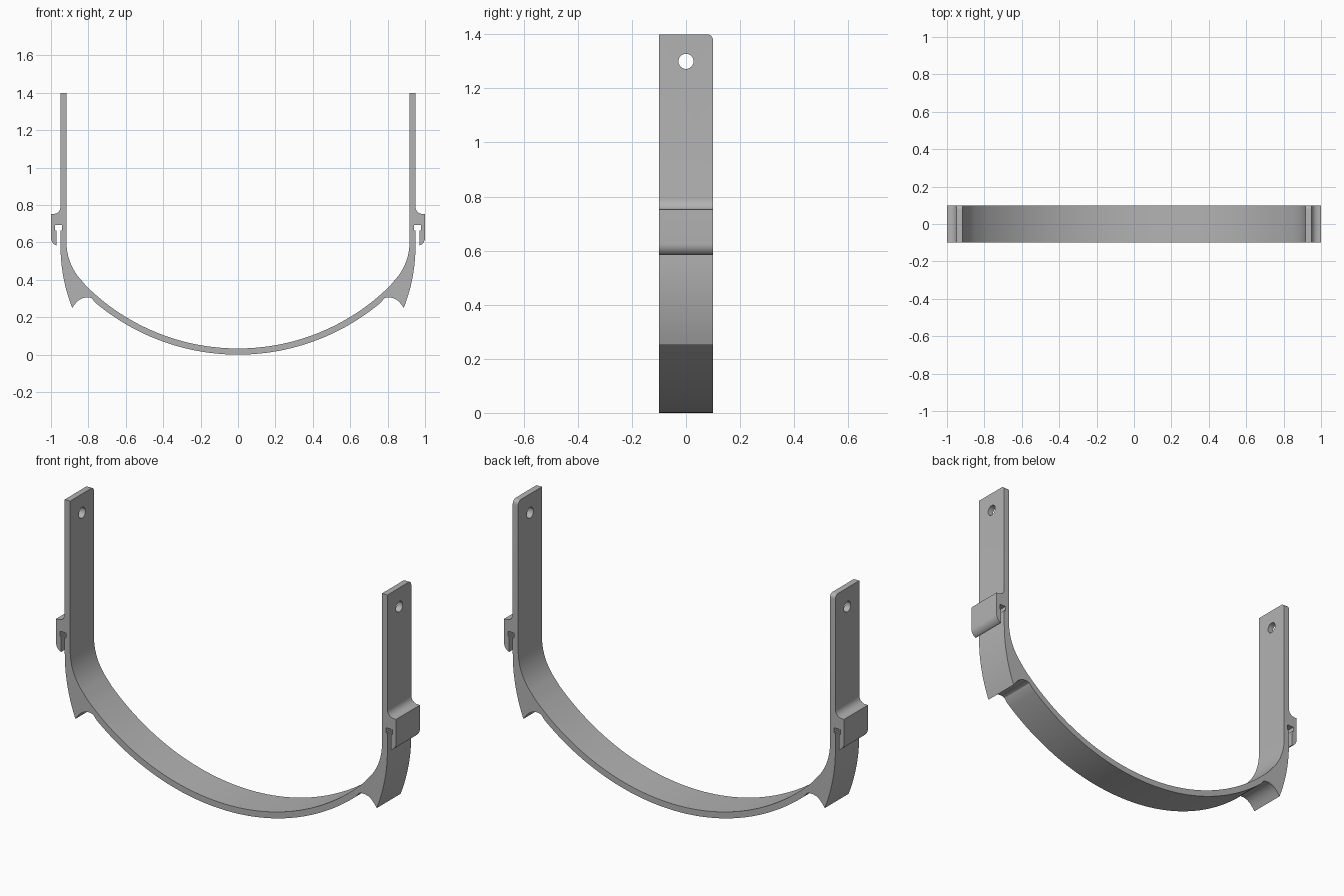
import bpy, bmesh
from math import cos, sin, radians, atan2, degrees, sqrt

if "Cube" in bpy.data.objects:
    bpy.data.objects.remove(bpy.data.objects["Cube"], do_unlink=True)

HALF_DEPTH = 0.1
TOP = 1.4
ARM_IN, ARM_OUT = 0.917, 0.949


def arc(cx, cz, r, a0, a1, n):
    """Points on a circle in the XZ plane, angles in degrees."""
    steps = [radians(a0 + (a1 - a0) * i / n) for i in range(n + 1)]
    return [(cx + r * cos(a), cz + r * sin(a)) for a in steps]


# Half profile, from the underside of the cradle out to the horn and up the arm
R_OUT, R_IN, CZ = 1.186, 1.153, 1.186
under_end = degrees(atan2(-sqrt(R_OUT**2 - 0.765**2), 0.765))
fillet_c = (0.62, 0.6)
join = degrees(atan2(fillet_c[1] - CZ, fillet_c[0]))

profile = arc(0, CZ, R_OUT, -90, under_end, 28)[1:]
# concave notch under the horn, then the horn tip
profile += [(0.78, 0.3), (0.795, 0.306), (0.815, 0.306), (0.836, 0.3),
            (0.855, 0.288), (0.872, 0.27)]
profile += arc(0.049, 0.58, 0.9, -21.5, 0, 10)
# T-shaped slot behind the hook
profile += [(0.949, 0.665), (0.941, 0.665), (0.941, 0.692),
            (0.978, 0.692), (0.978, 0.665), (0.97, 0.665), (0.97, 0.584)]
# rounded hook lip, flat outer face and fillet into the arm
profile += arc(0.955, 0.625, 0.045, -62, 0, 6)
profile += [(1.0, 0.752)]
profile += arc(0.987, 0.79, 0.038, 270, 180, 8)
profile += [(ARM_OUT, TOP), (ARM_IN, TOP)]
# inner face of the arm, corner fillet and inside of the cradle
profile += arc(*fillet_c, ARM_IN - fillet_c[0], 0, join, 12)
profile += arc(0, CZ, R_IN, join, -90, 28)[1:-1]

# Close the outline with its mirror image
outline = [(0, 0)] + profile + [(0, CZ - R_IN)]
outline += [(-x, z) for x, z in reversed(profile)]

# Extrude the outline through the depth
bm = bmesh.new()
face = bm.faces.new([bm.verts.new((x, -HALF_DEPTH, z)) for x, z in outline])
ext = bmesh.ops.extrude_face_region(bm, geom=[face])
moved = [v for v in ext["geom"] if isinstance(v, bmesh.types.BMVert)]
bmesh.ops.translate(bm, verts=moved, vec=(0, 2 * HALF_DEPTH, 0))

# Round the rear top corner of both arms
corners = [e for e in bm.edges
           if all(v.co.z > TOP - 0.001 and v.co.y > 0 for v in e.verts)]
bmesh.ops.bevel(bm, geom=corners, offset=0.022, segments=6, profile=0.5,
                affect="EDGES")
bmesh.ops.recalc_face_normals(bm, faces=bm.faces[:])

mesh = bpy.data.meshes.new("hanger_bracket")
bm.to_mesh(mesh)
bm.free()
bracket = bpy.data.objects.new("hanger_bracket", mesh)
bpy.context.collection.objects.link(bracket)

# Grey material
grey = bpy.data.materials.new("plain_grey")
grey.use_nodes = True
colour = (0.45, 0.45, 0.45, 1)
grey.diffuse_color = colour
grey.node_tree.nodes["Principled BSDF"].inputs["Base Color"].default_value = colour
mesh.materials.append(grey)

# Drill the screw hole through both arms
bpy.ops.mesh.primitive_cylinder_add(vertices=32, radius=0.028, depth=2.4,
                                    location=(0, 0, 1.3),
                                    rotation=(0, radians(90), 0))
drill = bpy.context.object
drill.name = "hole_cutter"
drill.hide_render = True
drill.data.materials.append(grey)
cut = bracket.modifiers.new("screw_holes", "BOOLEAN")
cut.operation = "DIFFERENCE"
cut.solver = "EXACT"
cut.object = drill

bpy.ops.object.select_all(action="DESELECT")
bracket.select_set(True)
bpy.context.view_layer.objects.active = bracket
bpy.ops.object.modifier_apply(modifier=cut.name)
bpy.data.objects.remove(drill, do_unlink=True)

bpy.ops.object.shade_smooth_by_angle(angle=radians(30))
